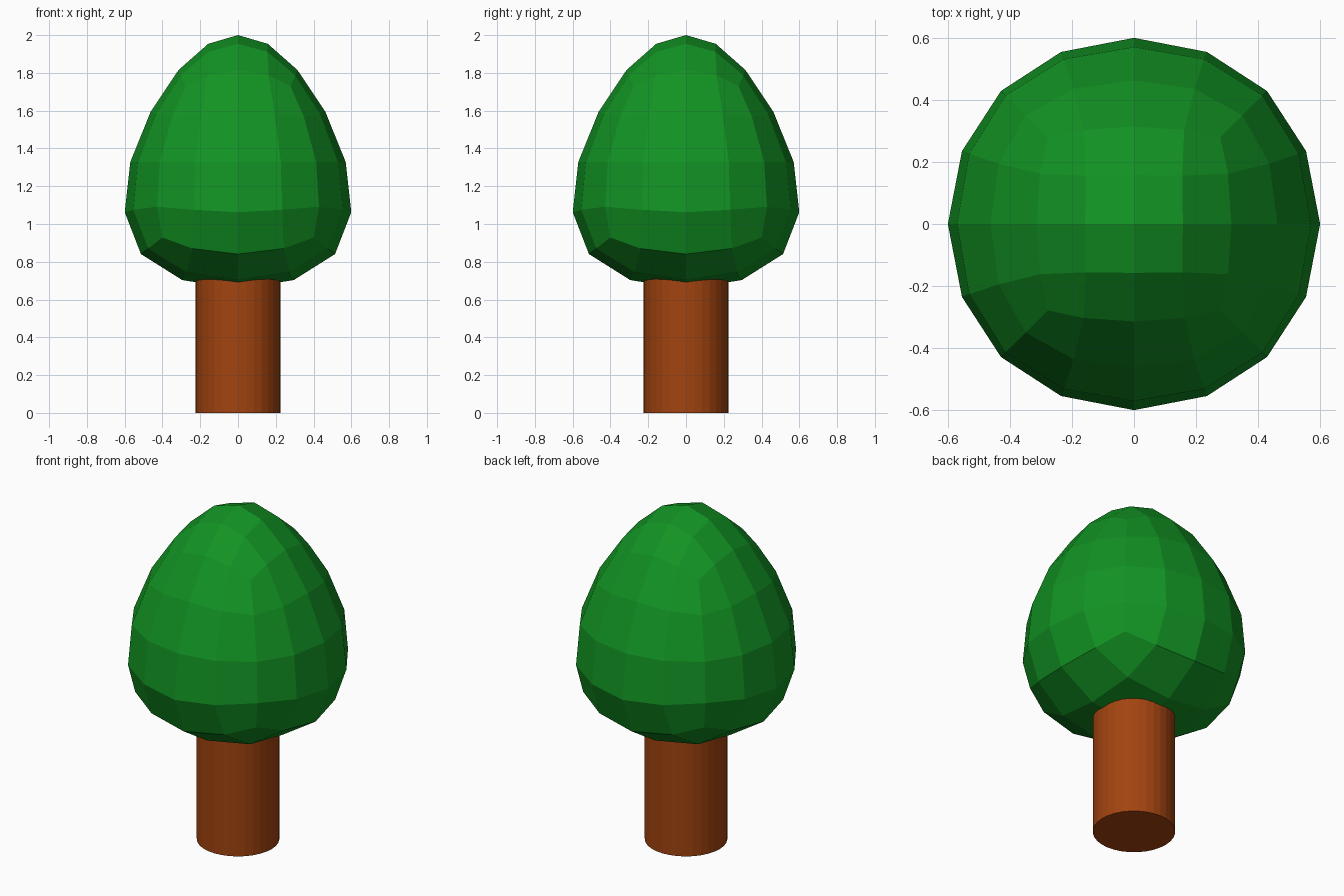
import bpy, bmesh

if "Cube" in bpy.data.objects:
    bpy.data.objects.remove(bpy.data.objects["Cube"])


def make_object(name, bm, color):
    mesh = bpy.data.meshes.new(name)
    bm.to_mesh(mesh)
    bm.free()
    obj = bpy.data.objects.new(name, mesh)
    bpy.context.collection.objects.link(obj)
    mat = bpy.data.materials.new(name + "_color")
    mat.diffuse_color = color
    mat.use_nodes = True
    mat.node_tree.nodes["Principled BSDF"].inputs["Base Color"].default_value = mat.diffuse_color
    mesh.materials.append(mat)
    return obj


# Trunk: plain cylinder running up into the foliage
TRUNK_R, TRUNK_H = 0.224, 0.9
bm = bmesh.new()
bmesh.ops.create_cone(bm, cap_ends=True, segments=32,
                      radius1=TRUNK_R, radius2=TRUNK_R, depth=TRUNK_H)
bmesh.ops.translate(bm, verts=bm.verts, vec=(0, 0, TRUNK_H / 2))
make_object("trunk", bm, (0.36, 0.057, 0.005, 1))

# Foliage: tapered cube rounded by two subdivision levels, flat shaded
TOP, BOTTOM, HALF_H, CENTRE = 0.311, 1.047, 0.8, 1.3285
bm = bmesh.new()
bmesh.ops.create_cube(bm, size=2)
for v in bm.verts:
    width = TOP if v.co.z > 0 else BOTTOM
    v.co.x *= width
    v.co.y *= width
    v.co.z = CENTRE + v.co.z * HALF_H
foliage = make_object("foliage", bm, (0.006, 0.29, 0.017, 1))
sub = foliage.modifiers.new("round", 'SUBSURF')
sub.levels = sub.render_levels = 2
for p in foliage.data.polygons:
    p.use_smooth = False
